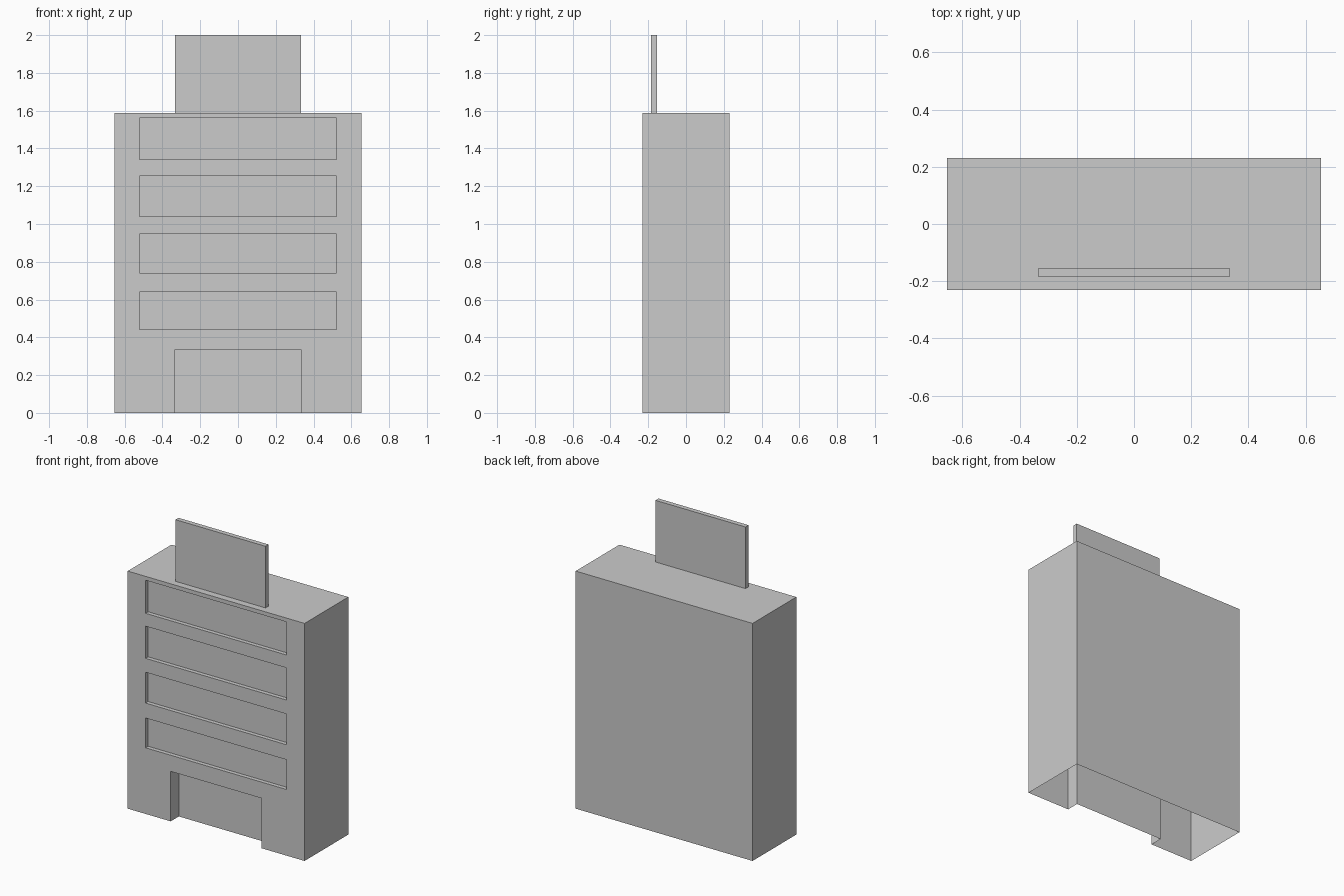
import bpy, bmesh
from mathutils import Matrix, Vector

if "Cube" in bpy.data.objects:
    bpy.data.objects.remove(bpy.data.objects["Cube"])


def box(x0, x1, y0, y1, z0, z1):
    """Open-bottomed box as a bmesh."""
    bm = bmesh.new()
    size = Matrix.Diagonal((x1 - x0, y1 - y0, z1 - z0, 1))
    centre = Matrix.Translation(((x0 + x1) / 2, (y0 + y1) / 2, (z0 + z1) / 2))
    bmesh.ops.create_cube(bm, size=1, matrix=centre @ size)
    bm.normal_update()
    bottom = [f for f in bm.faces if f.normal.z < -0.9]
    bmesh.ops.delete(bm, geom=bottom, context='FACES_ONLY')
    return bm


def finish(bm, name):
    mesh = bpy.data.meshes.new(name)
    bm.to_mesh(mesh)
    bm.free()
    obj = bpy.data.objects.new(name, mesh)
    bpy.context.collection.objects.link(obj)
    return obj


def front_face(bm, z):
    """Front wall face lying over x = 0 at height z."""
    bm.normal_update()
    for f in bm.faces:
        xs = [v.co.x for v in f.verts]
        zs = [v.co.z for v in f.verts]
        if (f.normal.y < -0.9 and min(xs) < 0 < max(xs)
                and min(zs) < z < max(zs)):
            return f


def cut(bm, z, co, normal):
    f = front_face(bm, z)
    bmesh.ops.bisect_plane(bm, geom=[f, *f.edges, *f.verts], dist=1e-5,
                           plane_co=co, plane_no=normal)


def recess(bm, z0, z1, half, depth):
    """Cut a rectangle out of the front wall and push it inwards."""
    mid = (z0 + z1) / 2
    if z0 > 0:
        cut(bm, mid, (0, 0, z0), (0, 0, 1))
    cut(bm, mid, (0, 0, z1), (0, 0, 1))
    for x in (-half, half):
        cut(bm, mid, (x, 0, 0), (1, 0, 0))
    new = bmesh.ops.extrude_discrete_faces(bm, faces=[front_face(bm, mid)])
    verts = list({v for f in new['faces'] for v in f.verts})
    bmesh.ops.translate(bm, verts=verts, vec=Vector((0, depth, 0)))


# Building shell with doorway and four window bands
bm = box(-0.654, 0.654, -0.231, 0.231, 0, 1.588)
recess(bm, 0, 0.334, 0.336, 0.086)
for z0, z1 in ((0.442, 0.641), (0.741, 0.947), (1.04, 1.255), (1.341, 1.562)):
    recess(bm, z0, z1, 0.522, 0.027)
# Doorway stays open underneath
floor = [f for f in bm.faces if all(v.co.z < 1e-4 for v in f.verts)]
bmesh.ops.delete(bm, geom=floor, context='FACES')
finish(bm, "building")

# Upright sign board on the roof
finish(box(-0.333, 0.333, -0.185, -0.153, 1.588, 2.0), "roof_sign")
